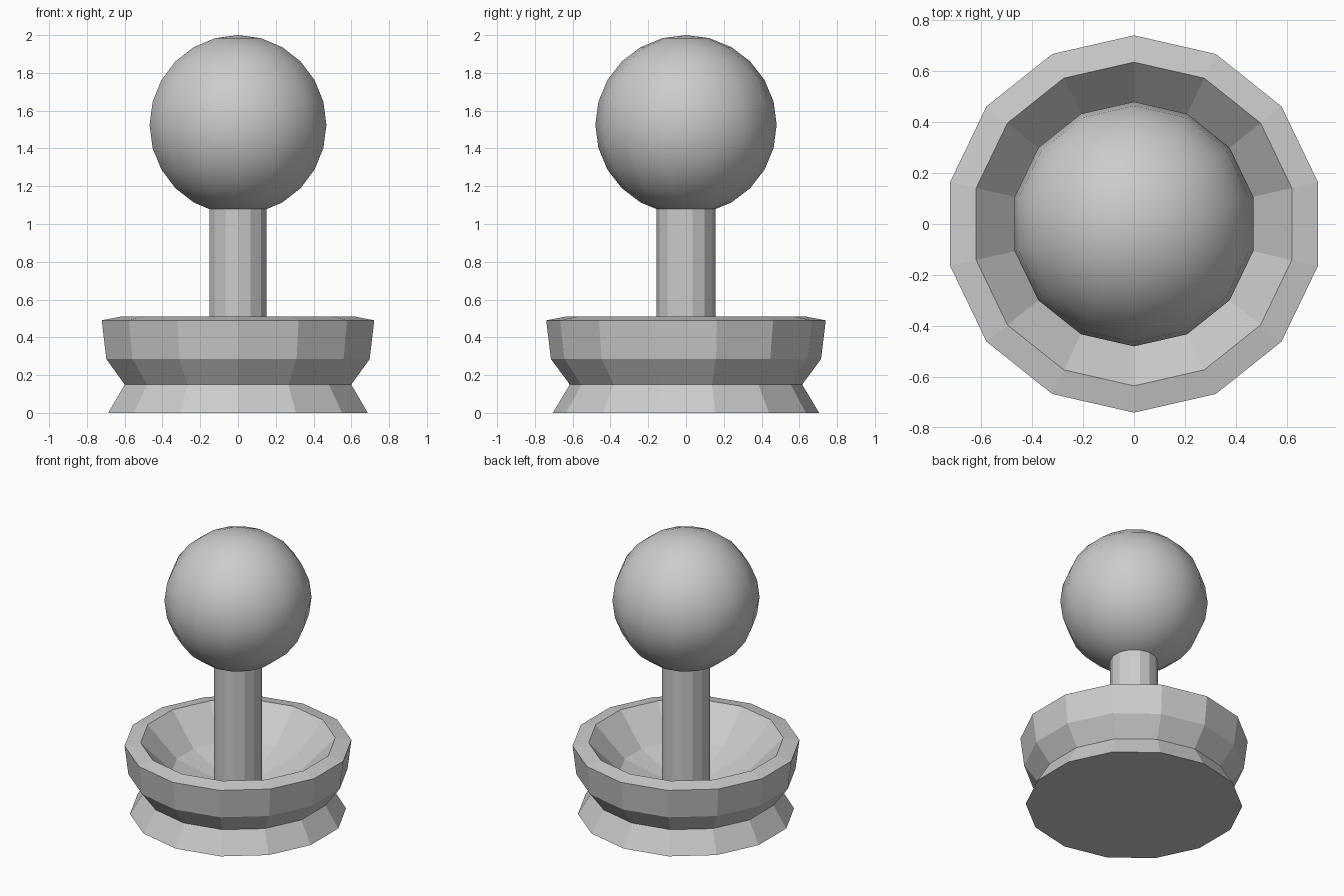
import bpy
import math

if "Cube" in bpy.data.objects:
    bpy.data.objects.remove(bpy.data.objects["Cube"])

SIDES = 14


def lathe(name, profile, smooth=False):
    """Spin (radius, z) points, listed bottom to top on the outside, around z."""
    verts, rings, faces = [], [], []
    for r, z in profile:
        if r == 0:
            rings.append([len(verts)] * SIDES)
            verts.append((0, 0, z))
        else:
            start = len(verts)
            rings.append(list(range(start, start + SIDES)))
            for i in range(SIDES):
                a = math.pi / 2 + math.tau * i / SIDES
                verts.append((r * math.cos(a), r * math.sin(a), z))
    for low, high in zip(rings, rings[1:]):
        for i in range(SIDES):
            j = (i + 1) % SIDES
            corners = [low[i], low[j], high[j], high[i]]
            faces.append(list(dict.fromkeys(corners)))
    # Cap open ends
    if profile[0][0] > 0:
        faces.append(rings[0][::-1])
    if profile[-1][0] > 0:
        faces.append(rings[-1])
    mesh = bpy.data.meshes.new(name)
    mesh.from_pydata(verts, [], faces)
    mesh.polygons.foreach_set("use_smooth", [smooth] * len(mesh.polygons))
    mesh.update()
    obj = bpy.data.objects.new(name, mesh)
    bpy.context.collection.objects.link(obj)
    return obj


# Flared foot, waist and hollow bowl
lathe("bowl_base", [
    (0.705, 0.0), (0.615, 0.15), (0.715, 0.285), (0.74, 0.49),
    (0.635, 0.51), (0.43, 0.30), (0.14, 0.20),
])

# Upright stem
lathe("stem", [(0.155, 0.18), (0.155, 1.10)])

# Smooth ball with twelve rings
R, CENTRE, RINGS = 0.48, 1.525, 12
ball = [(0, CENTRE - 0.475)]
for k in range(1, RINGS):
    t = -math.pi / 2 + math.pi * k / RINGS
    ball.append((R * math.cos(t), CENTRE + 0.475 * math.sin(t)))
ball.append((0, CENTRE + 0.475))
lathe("ball", ball, smooth=True)
